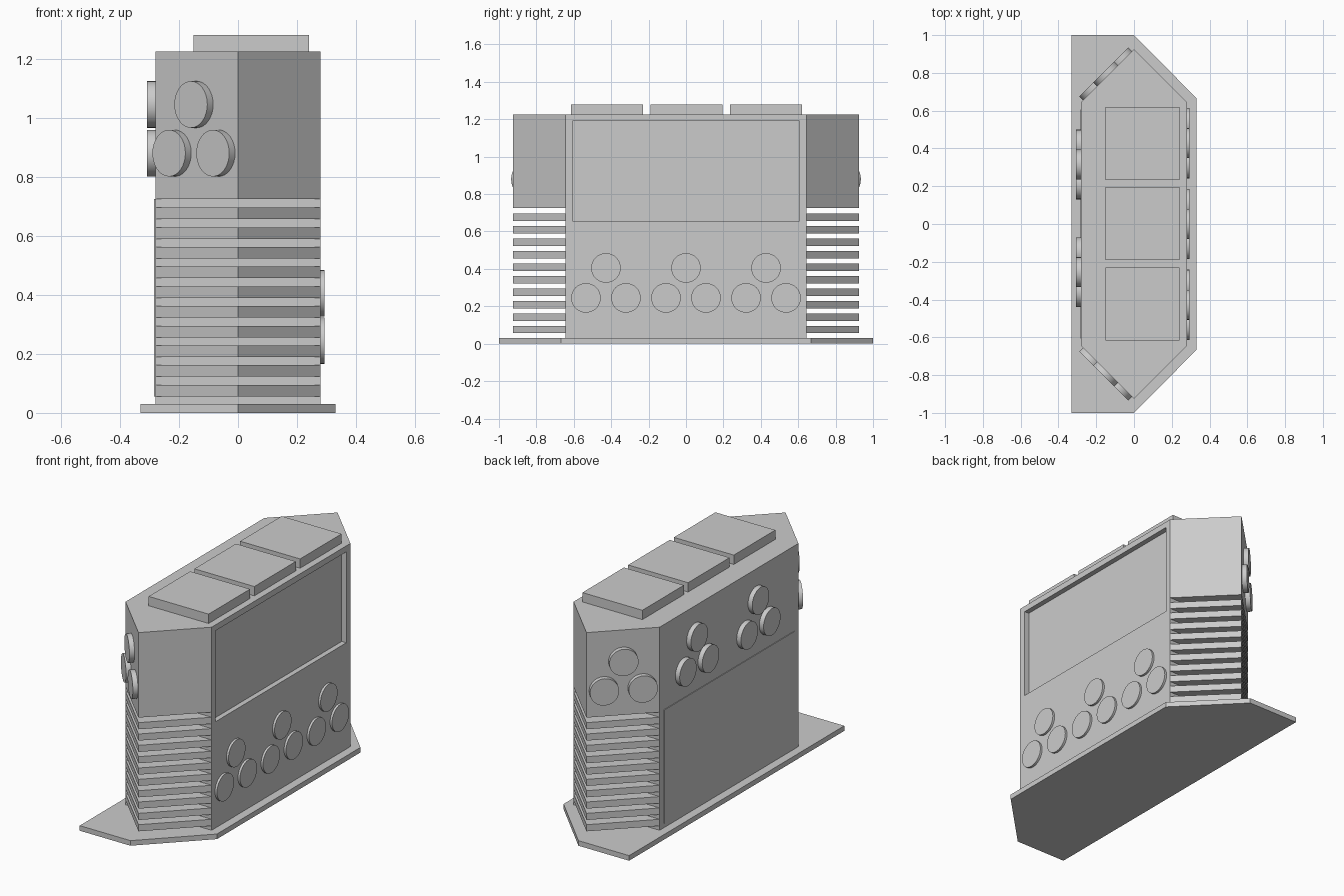
import bpy, bmesh, math
from mathutils import Vector

if "Cube" in bpy.data.objects:
    bpy.data.objects.remove(bpy.data.objects["Cube"])

HX, HY, TIP, TOP = 0.28, 0.645, 0.925, 1.225


def prism(name, pts, z0, z1):
    """Extrude a flat outline from z0 to z1."""
    bm = bmesh.new()
    face = bm.faces.new([bm.verts.new((x, y, z0)) for x, y in pts])
    ext = bmesh.ops.extrude_face_region(bm, geom=[face])
    for v in ext["geom"]:
        if isinstance(v, bmesh.types.BMVert):
            v.co.z = z1
    bmesh.ops.recalc_face_normals(bm, faces=bm.faces[:])
    me = bpy.data.meshes.new(name)
    bm.to_mesh(me)
    bm.free()
    ob = bpy.data.objects.new(name, me)
    bpy.context.collection.objects.link(ob)
    return ob


def box(name, x0, x1, y0, y1, z0, z1):
    return prism(name, [(x0, y0), (x1, y0), (x1, y1), (x0, y1)], z0, z1)


def disc(name, base, normal, depth):
    """Round button sitting on a wall and sticking out along its normal."""
    n = Vector(normal).normalized()
    bpy.ops.mesh.primitive_cylinder_add(
        vertices=32, radius=0.079, depth=depth,
        location=Vector(base) + n * depth / 2,
        rotation=n.to_track_quat('Z', 'Y').to_euler())
    bpy.context.object.name = name
    bpy.ops.object.shade_smooth_by_angle(angle=math.radians(30))


def trio(name, centre, normal, z_low, z_high, half, depth):
    """Three buttons in a triangle: two below, one above."""
    n = Vector(normal).normalized()
    along = Vector((0, 0, 1)).cross(n)
    c = Vector(centre)
    for s, z in ((-half, z_low), (half, z_low), (0, z_high)):
        p = c + along * s
        disc(name, (p.x, p.y, z), n, depth)


# Base plate
prism("base_plate", [(-0.33, -1), (0, -1), (0.33, -0.667),
                     (0.33, 0.667), (0, 1), (-0.33, 1)], 0, 0.03)

# Main cabinet with recessed screen
cabinet = box("cabinet", -HX, HX, -HY, HY, 0.03, TOP)
cutter = box("screen_cutter", HX - 0.03, HX + 0.1, -0.607, 0.607, 0.655, 1.19)
cutter.hide_render = True
cutter.hide_viewport = False
mod = cabinet.modifiers.new("screen_recess", 'BOOLEAN')
mod.operation = 'DIFFERENCE'
mod.solver = 'EXACT'
mod.object = cutter
bpy.context.view_layer.objects.active = cabinet
bpy.ops.object.modifier_apply(modifier=mod.name)
bpy.data.objects.remove(cutter)

# Pointed ends: solid upper block over ten slats, with buttons on the -x face
for s in (-1, 1):
    tri = [(-HX, s * HY), (0, s * TIP), (HX, s * HY)]
    prism("end_block", tri, 0.725, TOP)
    for i in range(10):
        z = 0.056 + i * 0.0667
        prism("end_slat", tri, z, z + 0.039)
    trio("end_button", (-HX / 2, s * (HY + TIP) / 2, 0), (-1, s, 0),
         0.88, 1.045, 0.105, 0.028)

# Rear panel and rear buttons
box("rear_panel", -HX - 0.004, -HX + 0.01, -0.605, 0.605, 0.056, 0.724)
for y in (-0.255, 0.315):
    trio("rear_button", (-HX, y, 0), (-1, 0, 0), 0.88, 1.045, 0.105, 0.028)

# Control buttons under the screen, and pads on the roof
for i in (-1, 0, 1):
    trio("control_button", (HX, i * 0.428, 0), (1, 0, 0),
         0.245, 0.405, 0.107, 0.013)
    yc = i * 0.425 + 0.002
    box("roof_pad", -0.15, 0.24, yc - 0.193, yc + 0.193, TOP, 1.28)
